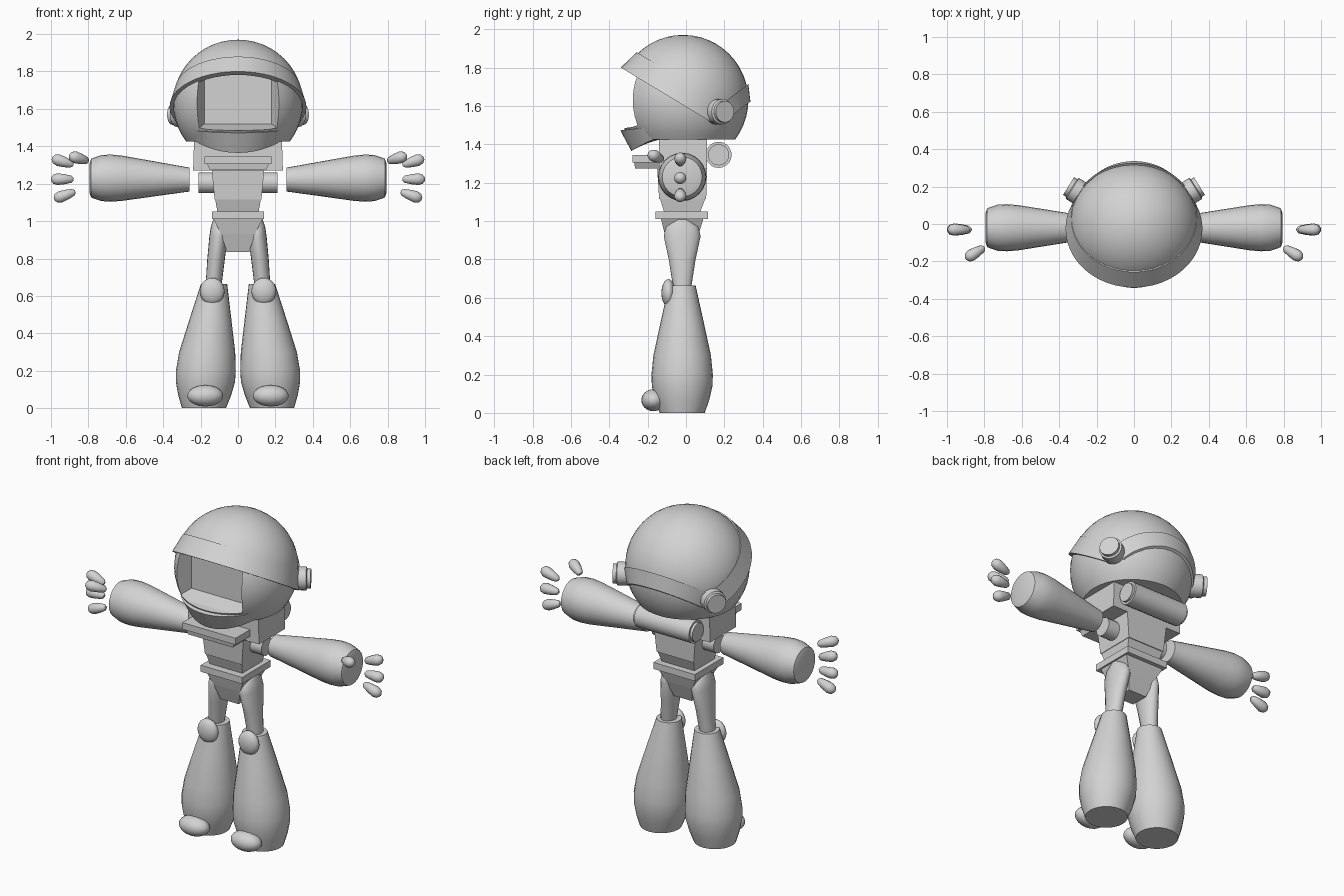
import bpy, bmesh, math
from mathutils import Vector

if "Cube" in bpy.data.objects:
    bpy.data.objects.remove(bpy.data.objects["Cube"])

grey = bpy.data.materials.new("light grey")
grey.use_nodes = True
grey.diffuse_color = (0.65, 0.65, 0.65, 1)
grey.node_tree.nodes["Principled BSDF"].inputs["Base Color"].default_value = grey.diffuse_color

CENTRE_Y = -0.02
HEAD = Vector((0, -0.015, 1.63))
HEAD_R = 0.34


def finish(name, bm, smooth=True):
    """Turn a bmesh into a shaded, coloured object."""
    bmesh.ops.recalc_face_normals(bm, faces=bm.faces)
    mesh = bpy.data.meshes.new(name)
    bm.to_mesh(mesh)
    bm.free()
    mesh.materials.append(grey)
    obj = bpy.data.objects.new(name, mesh)
    bpy.context.collection.objects.link(obj)
    bpy.ops.object.select_all(action="DESELECT")
    obj.select_set(True)
    bpy.context.view_layer.objects.active = obj
    if smooth:
        bpy.ops.object.shade_smooth_by_angle(angle=math.radians(40))
    return obj


def loft(name, rings, smooth=True):
    """Skin a series of closed rings and cap both ends."""
    bm = bmesh.new()
    loops = [[bm.verts.new(p) for p in ring] for ring in rings]
    n = len(loops[0])
    for a, b in zip(loops, loops[1:]):
        for i in range(n):
            j = (i + 1) % n
            bm.faces.new((a[i], a[j], b[j], b[i]))
    bm.faces.new(loops[0])
    bm.faces.new(loops[-1])
    return finish(name, bm, smooth)


def tube(name, stations, axis, sides=20):
    """Round body through stations of (centre, radius_u, radius_v)."""
    axis = Vector(axis).normalized()
    u = axis.orthogonal().normalized() if abs(axis.z) < 0.99 else Vector((1, 0, 0))
    if 0.01 < abs(axis.x) and abs(axis.z) < 0.99:
        u = Vector((-axis.y, axis.x, 0)).normalized()
    v = axis.cross(u)
    angles = [math.tau * i / sides for i in range(sides)]
    return loft(name, [[Vector(c) + u * ru * math.cos(a) + v * rv * math.sin(a)
                        for a in angles] for c, ru, rv in stations])


def spindle(name, start, axis, profile, sides=20):
    """Round body from a profile of (distance along axis, radius)."""
    axis = Vector(axis).normalized()
    return tube(name, [(Vector(start) + axis * d, r, r) for d, r in profile], axis, sides)


def block(name, levels):
    """Stepped block from levels of (height, half width, front y, back y)."""
    return loft(name, [[(-w, f, z), (w, f, z), (w, b, z), (-w, b, z)]
                       for z, w, f, b in levels], smooth=False)


def ellipsoid(name, centre, radii):
    bm = bmesh.new()
    bmesh.ops.create_uvsphere(bm, u_segments=20, v_segments=12, radius=1)
    bmesh.ops.scale(bm, vec=radii, verts=bm.verts)
    bmesh.ops.translate(bm, vec=centre, verts=bm.verts)
    return finish(name, bm)


def band(name, normal, forward, half_angle, section):
    """Arc strip round the head; section holds (height, radius) pairs."""
    n, f = Vector(normal).normalized(), Vector(forward).normalized()
    side = Vector((1, 0, 0))
    rings = []
    for i in range(33):
        a = half_angle * (i / 16 - 1)
        out = f * math.cos(a) + side * math.sin(a)
        rings.append([HEAD + n * h + out * r for h, r in section])
    return loft(name, rings)


# Helmet: sphere with a flat underside and a tapered face opening
bm = bmesh.new()
bmesh.ops.create_uvsphere(bm, u_segments=40, v_segments=24, radius=HEAD_R)
bmesh.ops.scale(bm, vec=(1.02, 1, 1), verts=bm.verts)
bmesh.ops.translate(bm, vec=HEAD, verts=bm.verts)
cut = bmesh.ops.bisect_plane(bm, geom=bm.verts[:] + bm.edges[:] + bm.faces[:],
                             plane_co=(0, 0, 1.425), plane_no=(0, 0, -1), clear_outer=True)
bmesh.ops.edgeloop_fill(bm, edges=[e for e in cut["geom_cut"] if isinstance(e, bmesh.types.BMEdge)])
helmet = finish("helmet", bm)
cutter = loft("face_cutter", [[(-w, y, lo), (w, y, lo), (w, y, hi), (-w, y, hi)]
                              for y, w, lo, hi in ((-0.5, 0.26, 1.46, 1.83), (-0.28, 0.22, 1.49, 1.81),
                                                   (-0.19, 0.18, 1.52, 1.79))], smooth=False)
cutter.hide_render = True
mod = helmet.modifiers.new("face_opening", "BOOLEAN")
mod.object = cutter
mod.operation = "DIFFERENCE"
mod.solver = "EXACT"
bpy.context.view_layer.objects.active = helmet
bpy.ops.object.modifier_apply(modifier=mod.name)
bpy.data.objects.remove(cutter)

# Chin lip that flares forward and fades into the helmet at its ends
rings = []
for i in range(21):
    a = math.radians(58) * (i / 10 - 1)
    t = math.cos(a * 90 / 58)
    section = ((0.24, 1.49), (0.305 + 0.022 * t, 1.49 - 0.018 * t),
               (0.275 - 0.005 * t, 1.43 - 0.065 * t), (0.15, 1.43))
    rings.append([(math.sin(a) * r, HEAD.y - math.cos(a) * r, z) for r, z in section])
loft("chin_lip", rings)

# Brow band and rear strap
band("brow_band", (0, 0.516, 0.857), (0, -0.857, 0.516), math.radians(123),
     ((-0.022, 0.33), (-0.022, 0.366), (0.089, 0.336), (0.089, 0.31)))
band("rear_strap", (0, -0.6, 0.8), (0, 0.8, 0.6), math.radians(66),
     ((-0.217, 0.25), (-0.217, 0.276), (-0.137, 0.322), (-0.137, 0.3)))

# Torso
block("chest", [(1.27, 0.24, -0.14, 0.11), (1.43, 0.235, -0.14, 0.11)])
block("waist", [(1.05, 0.11, -0.115, 0.075), (1.115, 0.122, -0.135, 0.1),
                (1.115, 0.125, -0.14, 0.105), (1.27, 0.14, -0.15, 0.11)])
block("belt", [(1.01, 0.14, -0.16, 0.115), (1.05, 0.14, -0.16, 0.115)])
block("pelvis", [(0.835, 0.06, -0.08, 0.03), (0.93, 0.09, -0.11, 0.065), (1.01, 0.13, -0.13, 0.09)])
block("collar_plate", [(1.305, 0.18, -0.28, -0.13), (1.345, 0.18, -0.28, -0.13)])
block("collar_bracket", [(1.275, 0.15, -0.265, -0.13), (1.305, 0.165, -0.27, -0.13)])
spindle("shoulder_axle", (-0.21, CENTRE_Y, 1.205), (1, 0, 0), ((0, 0.055), (0.42, 0.055)))
spindle("back_cylinder", (-0.2, 0.17, 1.345), (1, 0, 0),
        ((0, 0.055), (0.015, 0.055), (0.015, 0.068), (0.385, 0.068), (0.385, 0.055), (0.4, 0.055)))

FINGER = ((0, 0.008), (0.012, 0.02), (0.05, 0.028), (0.085, 0.032), (0.108, 0.025), (0.12, 0.008))

for s, side in ((1, "left"), (-1, "right")):
    # Ear disc
    spindle(side + "_ear", (s * 0.265, 0.15, 1.57), (s * 0.85, 0.53, 0),
            ((0, 0.066), (0.075, 0.066), (0.08, 0.056), (0.1, 0.056)))

    # Arm
    tube(side + "_arm", [((s * x, CENTRE_Y, z), r, r) for x, z, r in (
        (0.26, 1.222, 0.064), (0.45, 1.226, 0.094), (0.62, 1.229, 0.121), (0.68, 1.23, 0.126),
        (0.73, 1.23, 0.123), (0.785, 1.23, 0.104), (0.793, 1.23, 0.08))], (s, 0, 0), 24)

    # Three fingers and a thumb
    for name, start, direction in (("upper_finger", (0.88, -0.03, 1.3), (1, 0, 0.32)),
                                   ("middle_finger", (0.88, -0.03, 1.224), (1, 0, 0)),
                                   ("lower_finger", (0.87, -0.03, 1.158), (1, 0, -0.36)),
                                   ("thumb", (0.8, -0.125, 1.32), (1, -0.6, 0.3))):
        spindle(f"{side}_{name}", (s * start[0], start[1], start[2]),
                (s * direction[0], direction[1], direction[2]), FINGER, 14)

    # Thigh, boot, knee pad and toe cap
    tube(side + "_thigh", [((s * x, CENTRE_Y, z), rx, ry) for z, x, rx, ry in (
        (0.64, 0.132, 0.042, 0.045), (0.8, 0.117, 0.047, 0.07), (0.92, 0.103, 0.05, 0.096),
        (0.97, 0.1, 0.045, 0.085), (1.008, 0.098, 0.035, 0.04))], (0, 0, 1))
    tube(side + "_boot", [((s * x, CENTRE_Y, z), r, r) for z, x, r in (
        (0, 0.182, 0.118), (0.07, 0.178, 0.142), (0.14, 0.174, 0.158), (0.2, 0.172, 0.16),
        (0.3, 0.165, 0.15), (0.48, 0.147, 0.111), (0.665, 0.128, 0.07))], (0, 0, 1), 24)
    ellipsoid(side + "_knee_pad", (s * 0.138, -0.092, 0.625), (0.066, 0.036, 0.072))
    ellipsoid(side + "_toe_cap", (s * 0.175, -0.17, 0.066), (0.096, 0.063, 0.057))
